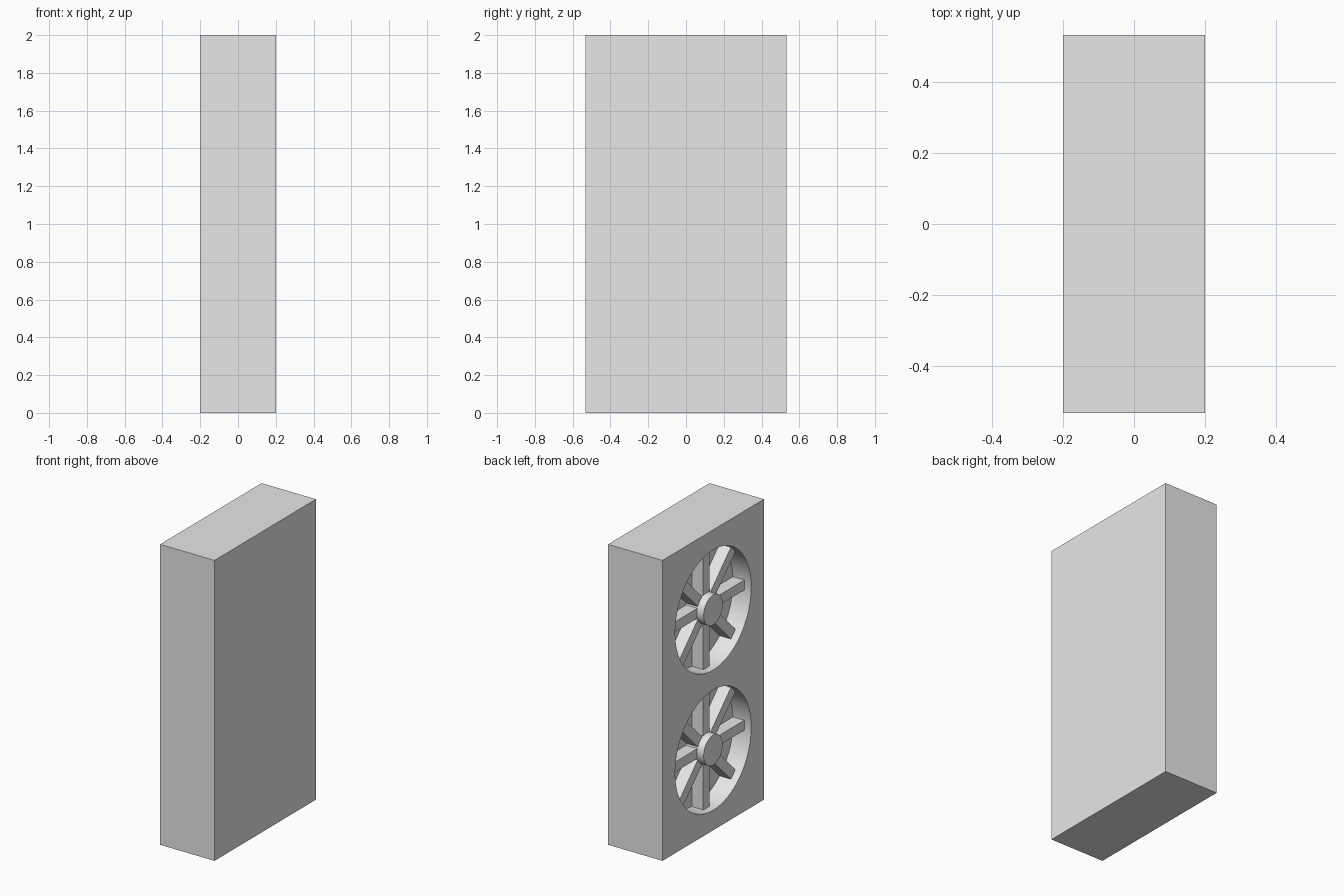
import bpy
import math
from mathutils import Matrix, Vector

if "Cube" in bpy.data.objects:
    bpy.data.objects.remove(bpy.data.objects["Cube"], do_unlink=True)

U = 1 / 15                      # design unit
FACE_X = -3 * U                 # side that carries the fans
FLOOR_X = FACE_X + 2 * U        # bottom of the round recesses
BLADE_X = FACE_X + 0.75 * U     # outer face of the blades
RADIUS = 6 * U

grey = bpy.data.materials.new("light_grey")
grey.use_nodes = True
grey.diffuse_color = (0.8, 0.8, 0.8, 1)
grey.node_tree.nodes["Principled BSDF"].inputs["Base Color"].default_value = (0.8, 0.8, 0.8, 1)


def finish(name):
    ob = bpy.context.object
    ob.name = name
    ob.data.materials.append(grey)
    return ob


def smooth(ob):
    bpy.ops.object.select_all(action='DESELECT')
    ob.select_set(True)
    bpy.context.view_layer.objects.active = ob
    bpy.ops.object.shade_smooth_by_angle(angle=math.radians(30))


def box(name, size, matrix):
    bpy.ops.mesh.primitive_cube_add(size=1)
    ob = finish(name)
    ob.data.transform(matrix @ Matrix.Diagonal((*size, 1)))
    return ob


def disc(name, radius, x0, x1, z):
    """Cylinder along x between x0 and x1."""
    bpy.ops.mesh.primitive_cylinder_add(vertices=64, radius=radius, depth=x1 - x0)
    ob = finish(name)
    ob.data.transform(Matrix.Translation(((x0 + x1) / 2, 0, z)) @ Matrix.Rotation(math.pi / 2, 4, 'Y'))
    return ob


# Casing
casing = box("casing", (6 * U, 16 * U, 30 * U), Matrix.Translation((0, 0, 1)))

for label, z in (("lower", 8 * U), ("upper", 22 * U)):
    # Round recess cut into the casing
    cutter = disc("recess_cutter", RADIUS, FACE_X - U, FLOOR_X, z)
    cutter.hide_render = True
    cut = casing.modifiers.new("recess", 'BOOLEAN')
    cut.operation = 'DIFFERENCE'
    cut.solver = 'EXACT'
    cut.object = cutter
    bpy.context.view_layer.objects.active = casing
    bpy.ops.object.modifier_apply(modifier=cut.name)
    bpy.data.objects.remove(cutter, do_unlink=True)

    # Hub, flush with the casing face
    smooth(disc(label + "_fan_hub", 1.5 * U, FACE_X, FLOOR_X, z))

    # Eight straight blades standing on the recess floor
    length = RADIUS - U
    for i in range(8):
        place = (Matrix.Translation(((BLADE_X + FLOOR_X) / 2, 0, z))
                 @ Matrix.Rotation(i * math.pi / 4, 4, 'X')
                 @ Matrix.Translation((0, 0, U + length / 2)))
        box(f"{label}_fan_blade_{i + 1}", (FLOOR_X - BLADE_X, U, length), place)

smooth(casing)
